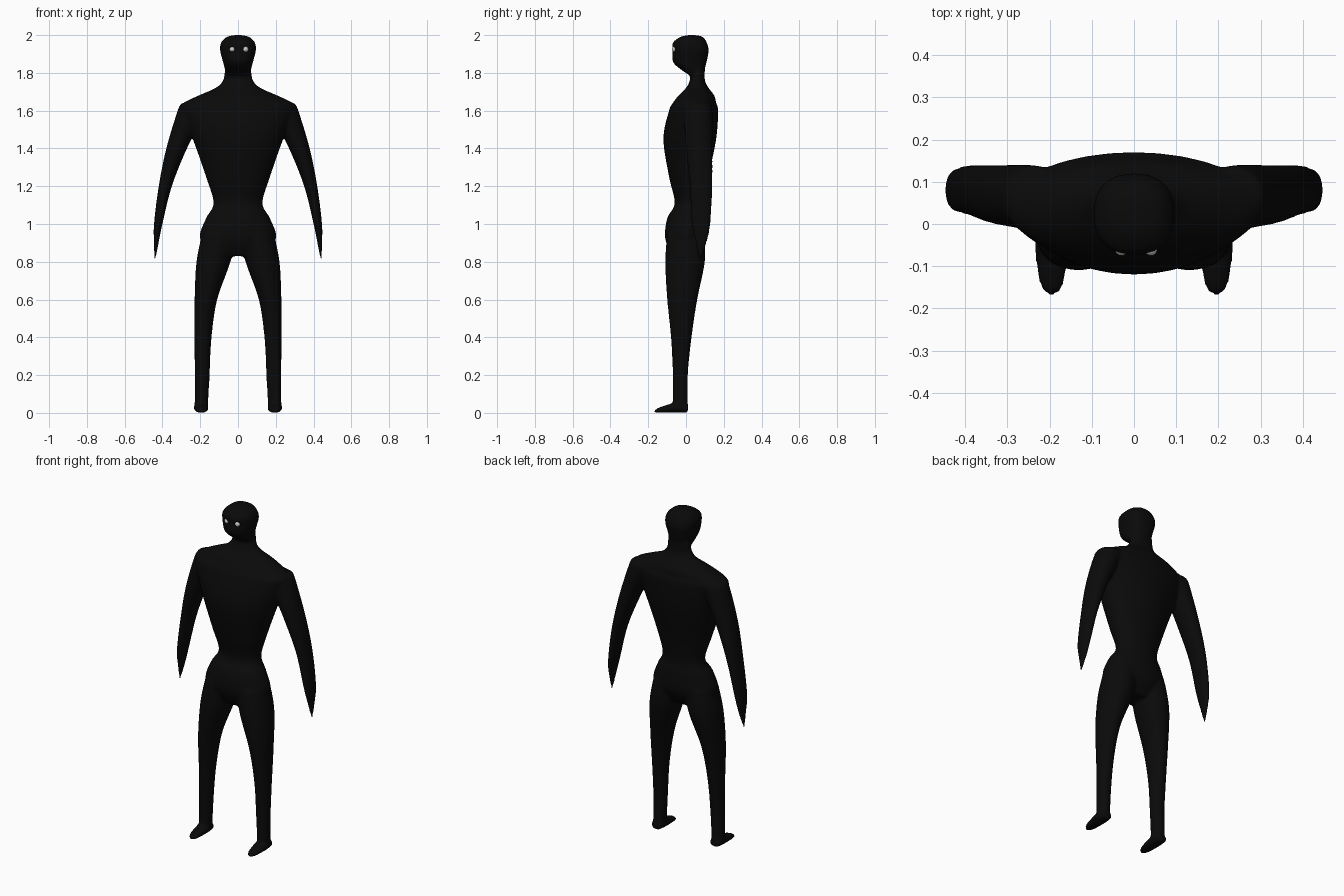
import bpy
import bmesh
import math

default_cube = bpy.data.objects.get("Cube")
if default_cube:
    bpy.data.objects.remove(default_cube, do_unlink=True)


def make_material(name, value, roughness):
    material = bpy.data.materials.new(name)
    material.use_nodes = True
    color = (value, value, value, 1)
    material.diffuse_color = color
    shader = material.node_tree.nodes["Principled BSDF"]
    shader.inputs["Base Color"].default_value = color
    shader.inputs["Roughness"].default_value = roughness
    return material


def spline(before, start, end, after, t):
    """Blend smoothly from start to end, heeding the neighbouring values."""
    leave = (end - before) / 2
    arrive = (after - start) / 2
    rise = end - start
    curve = 3 * rise - 2 * leave - arrive
    twist = leave + arrive - 2 * rise
    return start + t * (leave + t * (curve + t * twist))


def smooth_path(rows, steps=5):
    """Fill in extra rows between the given ones."""
    padded = [rows[0], *rows, rows[-1]]
    path = []
    for group in zip(padded, padded[1:], padded[2:], padded[3:]):
        for step in range(steps):
            path.append([spline(*values, step / steps) for values in zip(*group)])
    return path + [rows[-1]]


def rounded(low, high, wave, power):
    """Place a sine or cosine value between two limits, squarer for high power."""
    reach = math.copysign(abs(wave) ** (2 / power), wave)
    return (low + high) / 2 + (high - low) / 2 * reach


def loft(bm, rows, side=1, along_y=False, power=2, segments=32):
    """Skin oval rings; a row is position, low and high x, low and high depth."""
    rings = []
    for position, left, right, low, high in smooth_path(rows):
        ring = []
        for k in range(segments):
            angle = math.tau * k / segments
            x = side * rounded(left, right, math.cos(angle), power)
            other = rounded(low, high, math.sin(angle), power)
            point = (x, position, other) if along_y else (x, other, position)
            ring.append(bm.verts.new(point))
        rings.append(ring)
    for lower, upper in zip(rings, rings[1:]):
        for k in range(segments):
            bm.faces.new((lower[k - 1], lower[k], upper[k], upper[k - 1]))
    bm.faces.new(rings[0])
    bm.faces.new(rings[-1])


def centred(rows):
    """Turn a half width into matching left and right limits."""
    return [(z, -half, half, front, back) for z, half, front, back in rows]


# Torso: height, half width, front, back
torso = centred([
    (.83, .09, -.07, .06), (.92, .2, -.11, .11), (1.03, .17, -.1, .11),
    (1.11, .13, -.06, .1), (1.25, .17, -.09, .12), (1.45, .24, -.12, .16),
    (1.6, .3, -.09, .17), (1.64, .29, -.07, .16), (1.68, .21, -.04, .15),
    (1.72, .12, 0, .12), (1.76, .08, .02, .1), (1.82, .07, .03, .1),
])
# Head: height, half width, front, back
head = centred([
    (1.78, .06, .03, .1), (1.82, .07, -.03, .1), (1.86, .08, -.07, .11),
    (1.92, .095, -.07, .12), (1.96, .09, -.07, .11), (1.99, .06, -.03, .09),
    (2, .02, .01, .05),
])
# Arm and leg: height, inner side, outer side, front, back
arm = [
    (.81, .436, .444, .07, .08), (.9, .42, .445, .05, .11), (1, .4, .445, .03, .13),
    (1.2, .35, .42, .02, .14), (1.4, .27, .38, 0, .14),
    (1.6, .17, .32, -.01, .14), (1.64, .16, .3, .02, .13),
]
leg = [
    (.02, .16, .23, -.07, .01), (.2, .15, .23, -.07, .01), (.4, .14, .23, -.08, .03),
    (.6, .11, .23, -.1, .06), (.8, .04, .22, -.11, .1), (.95, .01, .19, -.1, .1),
]
# Foot: depth, half width, top, all resting on the ground
foot_x = .195
foot = [
    (y, foot_x - half, foot_x + half, 0, top)
    for y, half, top in [(-.17, .01, .01), (-.14, .03, .03), (-.05, .04, .055), (.01, .03, .05)]
]

# Body: all parts fused into one smooth skin
bm = bmesh.new()
loft(bm, torso)
loft(bm, head, power=2.4)
for side in (1, -1):
    loft(bm, arm, side)
    loft(bm, leg, side)
    loft(bm, foot, side, along_y=True)
bmesh.ops.recalc_face_normals(bm, faces=bm.faces)
mesh = bpy.data.meshes.new("body")
bm.to_mesh(mesh)
bm.free()
mesh.materials.append(make_material("body black", .003, .8))
body = bpy.data.objects.new("body", mesh)
bpy.context.collection.objects.link(body)
fuse = body.modifiers.new("fuse", "REMESH")
fuse.mode = "VOXEL"
fuse.voxel_size = .008
fuse.use_smooth_shade = True
soften = body.modifiers.new("soften", "SMOOTH")
soften.factor = .5
soften.iterations = 8

# Eyes
eye_white = make_material("eye white", .6, .5)
for name, x in (("right_eye", -.03), ("left_eye", .04)):
    bpy.ops.mesh.primitive_uv_sphere_add(
        segments=24, ring_count=12, radius=.015, location=(x, -.06, 1.925))
    eye = bpy.context.object
    eye.name = name
    eye.data.materials.append(eye_white)
    bpy.ops.object.shade_smooth()
